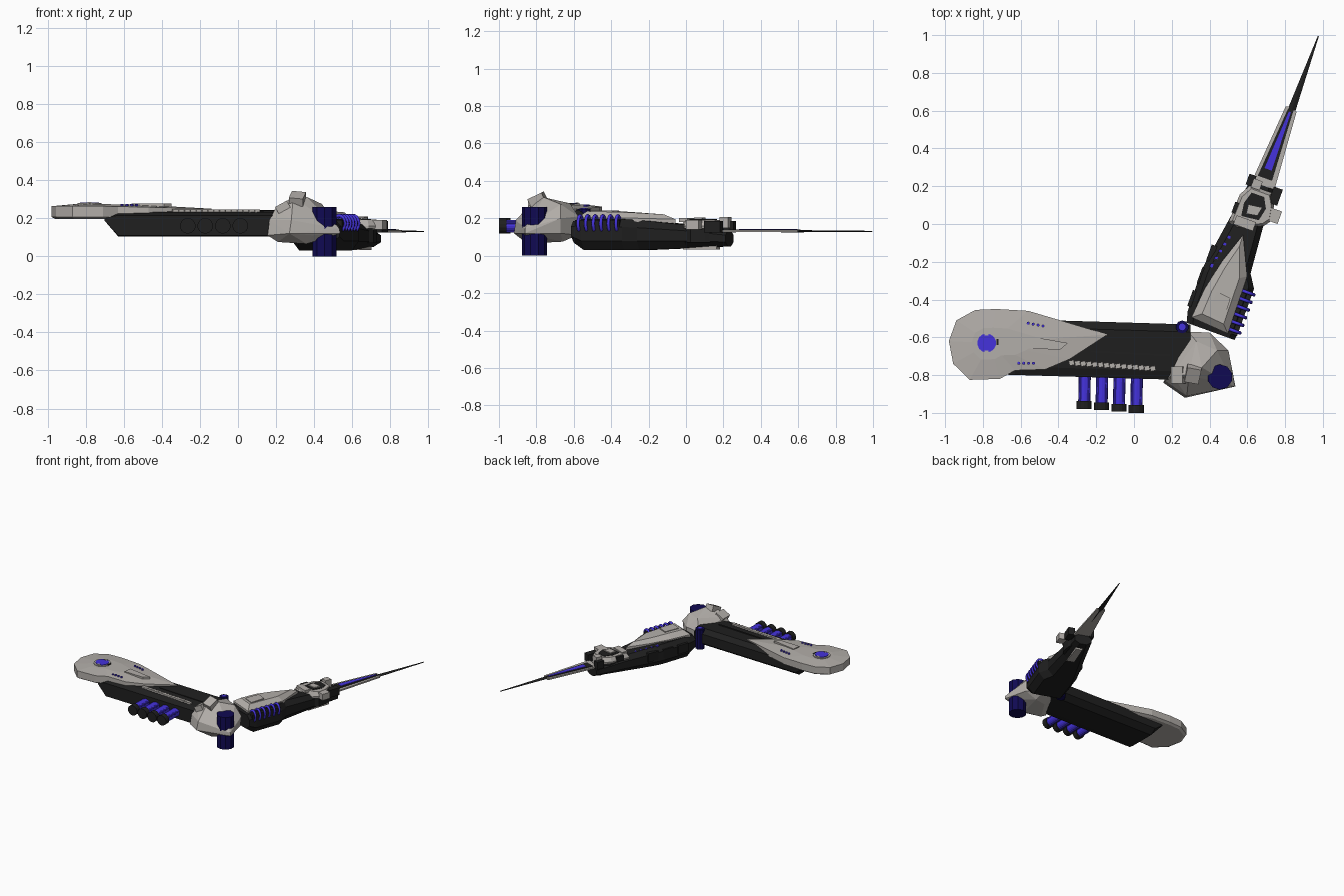
import bpy, bmesh, math
from mathutils import Matrix, Vector

if "Cube" in bpy.data.objects:
    bpy.data.objects.remove(bpy.data.objects["Cube"])


def mat(name, r, g, b):
    m = bpy.data.materials.new(name)
    m.diffuse_color = (r, g, b, 1)
    m.use_nodes = True
    m.node_tree.nodes["Principled BSDF"].inputs["Base Color"].default_value = m.diffuse_color
    return m


LIGHT = mat("warm_grey_armour", 0.45, 0.425, 0.40)
DARK = mat("charcoal_metal", 0.014, 0.014, 0.014)
BLUE = mat("violet_blue", 0.058, 0.032, 0.72)
NAVY = mat("dark_navy", 0.005, 0.003, 0.085)
WORLD = Matrix.Identity(4)
# forearm frame: local x = across, local y = along towards the blade tip
ARM = Matrix.Translation((0.41, -0.57, 0)) @ Matrix.Rotation(-math.atan2(0.34, 0.94), 4, 'Z')


def finish(name, bm, m, frame=WORLD):
    bmesh.ops.recalc_face_normals(bm, faces=bm.faces)
    me = bpy.data.meshes.new(name)
    bm.to_mesh(me)
    bm.free()
    me.materials.append(m)
    ob = bpy.data.objects.new(name, me)
    ob.matrix_world = frame
    bpy.context.collection.objects.link(ob)
    return ob


def loft(name, rings, m, frame=WORLD):
    bm = bmesh.new()
    vs = [[bm.verts.new(p) for p in r] for r in rings]
    n = len(rings[0])
    for a, b in zip(vs, vs[1:]):
        for i in range(n):
            j = (i + 1) % n
            bm.faces.new((a[i], a[j], b[j], b[i]))
    bm.faces.new(vs[0])
    bm.faces.new(vs[-1])
    return finish(name, bm, m, frame)


def prism(name, pts, z0, z1, m, frame=WORLD):
    return loft(name, [[(x, y, z) for x, y in pts] for z in (z0, z1)], m, frame)


def hull(name, pts, m, frame=WORLD):
    bm = bmesh.new()
    for p in pts:
        bm.verts.new(p)
    bmesh.ops.convex_hull(bm, input=bm.verts)
    return finish(name, bm, m, frame)


def cyl(name, p, q, r, m, sides=12, frame=WORLD):
    p, q = Vector(p), Vector(q)
    bm = bmesh.new()
    rot = (q - p).to_track_quat('Z', 'Y').to_matrix().to_4x4()
    bmesh.ops.create_cone(bm, cap_ends=True, segments=sides, radius1=r, radius2=r,
                          depth=(q - p).length, matrix=Matrix.Translation((p + q) / 2) @ rot)
    return finish(name, bm, m, frame)


def box(name, c, s, m, frame=WORLD, rot=WORLD):
    bm = bmesh.new()
    bmesh.ops.create_cube(bm, size=1, matrix=Matrix.Translation(c) @ rot @ Matrix.Diagonal((*s, 1)))
    return finish(name, bm, m, frame)


# ---- upper arm: eight-sided beam with a sloping outer end
section = [(-.815, .11), (-.815, .215), (-.77, .232), (-.56, .244),
           (-.52, .215), (-.52, .14), (-.57, .105), (-.77, .105)]
rings = []
for x, k in ((-.70, .15), (-.63, 1), (.30, 1)):
    rings.append([(x, y - .03 * (x + .1), .2 + (z - .2) * k) for y, z in section])
loft("upper_arm", rings, DARK)
box("arm_seam_plate", (-.02, -.685, .238), (.42, .012, .006), DARK,
    rot=Matrix.Rotation(-.05, 4, 'Z'))

# ---- shoulder pad: round end tapering to a point along the arm
outline = [(-.98, -.62), (-.94, -.51), (-.84, -.455), (-.73, -.45), (-.56, -.46), (-.39, -.51),
           (-.14, -.585), (-.34, -.715), (-.47, -.77), (-.63, -.775), (-.71, -.82),
           (-.87, -.825), (-.957, -.74)]


def pad_top(x):
    return .263 - .013 * max(0, x + .7) / .56


def scaled(k, cx=-.76, cy=-.63):
    return [(cx + (x - cx) * k, cy + (y - cy) * k) for x, y in outline]


loft("shoulder_pad", [[(x, y, .195) for x, y in scaled(.9)],
                      [(x, y, .207) for x, y in outline],
                      [(x, y, pad_top(x)) for x, y in outline],
                      [(x, y, pad_top(x) + .011) for x, y in scaled(.45)]], LIGHT)
cyl("pad_ring", (-.78, -.63, .25), (-.78, -.63, .279), .064, LIGHT, 14)
cyl("pad_lens", (-.78, -.63, .25), (-.78, -.63, .283), .05, BLUE, 14)
for s in (-1, 1):
    box("lens_notch", (-.78, -.63 + s * .047, .279), (.022, .016, .010), LIGHT)
box("lens_stud", (-.722, -.625, .276), (.01, .03, .01), DARK)
prism("pad_panel", [(-.55, -.595), (-.35, -.63), (-.39, -.665), (-.56, -.66)], .25, .277, LIGHT)
for i in range(4):
    for x0, y0, dy in ((-.56, -.525, -.005), (-.61, -.737, 0)):
        x = x0 + i * .026
        cyl("pad_dot", (x, y0 + dy * i, .25), (x, y0 + dy * i, .274), .008, BLUE, 8)

# ---- beaded strip along the arm
for i in range(15):
    t = i / 14
    box("strip_bead", (-.33 + .43 * t, -.735 - .03 * t, .234), (.028, .026, .022), LIGHT,
        rot=Matrix.Rotation(.2, 4, 'Z'))

# ---- four exhaust pipes, ribbed body and dark cap
for i in range(4):
    x, e = -.26 + .092 * i, -.97 - .007 * i
    cyl("exhaust_pipe", (x, -.78, .16), (x - .004, e, .16), .032, BLUE, 16)
    for a in (.6, 2.5, 4.7):
        dx, dz = .027 * math.cos(a), .027 * math.sin(a)
        cyl("exhaust_rib", (x + dx, -.78, .16 + dz), (x + dx - .004, e, .16 + dz), .010, BLUE, 10)
    cyl("exhaust_cap", (x - .004, e + .032, .16), (x - .004, e - .009, .16), .041, DARK, 14)

# ---- elbow: faceted housing, pivot drum and hinge pin
hull("elbow_housing", [
    (.155, -.84, .11), (.165, -.83, .19), (.27, -.92, .12), (.28, -.91, .19), (.20, -.80, .26),
    (.29, -.80, .310), (.36, -.76, .312), (.33, -.62, .28), (.44, -.67, .275), (.40, -.575, .21),
    (.285, -.57, .20), (.285, -.58, .12), (.40, -.58, .11), (.50, -.67, .20), (.49, -.67, .12),
    (.537, -.86, .12), (.532, -.86, .145), (.39, -.885, .11), (.38, -.885, .17),
    (.21, -.83, .075), (.36, -.85, .065), (.40, -.66, .075), (.30, -.68, .08)], LIGHT)
cyl("elbow_drum", (.455, -.81, 0), (.455, -.81, .26), .067, NAVY, 10)
box("elbow_block", (.312, -.795, .302), (.075, .085, .045), LIGHT,
    rot=Matrix.Rotation(.45, 4, 'X') @ Matrix.Rotation(-.2, 4, 'Z'))
box("elbow_side_block", (.235, -.80, .258), (.07, .09, .04), LIGHT,
    rot=Matrix.Rotation(-.5, 4, 'Y'))
cyl("hinge_pin", (.255, -.545, .09), (.255, -.545, .25), .034, NAVY, 10)
cyl("hinge_cap", (.255, -.545, .24), (.255, -.545, .255), .018, BLUE, 10)

# ---- forearm core
rings = []
for u, l, r, z0, z1 in ((0, -.14, .13, .07, .185), (.06, -.155, .135, .03, .195),
                        (.29, -.16, .135, .03, .195), (.36, -.15, .09, .03, .19),
                        (.62, -.11, .068, .04, .165), (.85, -.075, .055, .05, .13)):
    h = z1 - z0
    rings.append([(l + .04, u, z0), (l, u, z0 + .3 * h), (l, u, z1 - .25 * h), (l + .035, u, z1),
                  (r - .03, u, z1), (r, u, z1 - .25 * h), (r, u, z0 + .3 * h), (r - .04, u, z0)])
loft("forearm", rings, DARK, ARM)
for i in range(3):
    box("forearm_side_plate", (-.152 + .006 * i, .13 + .13 * i, .13), (.03, .09, .07), DARK, ARM)

# ---- forearm armour shell
shell = [(-.125, .035), (.085, .02), (.078, .34), (-.017, .54), (-.074, .37), (-.112, .2)]
loft("forearm_shell", [[(x, y, .15) for x, y in shell],
                       [(x, y, .205 - .03 * max(0, y - .2)) for x, y in shell],
                       [(x * .6 - .004, .22 + (y - .22) * .8, .238 - .05 * max(0, y - .2))
                        for x, y in shell]], LIGHT, ARM)
prism("shell_panel", [(-.05, .09), (.04, .08), (.035, .2), (-.045, .21)], .22, .243, LIGHT, ARM)
for i in range(5):
    v, u = -.118 + .009 * i, .33 + .042 * i
    box("forearm_light", (v, u, .178 - .004 * i), (.016, .02, .03), BLUE, ARM)

# ---- cooling coils on the outer side
box("coil_base", (.11, .15, .16), (.05, .25, .06), DARK, ARM)
for i in range(6):
    bpy.ops.mesh.primitive_torus_add(major_segments=16, minor_segments=8,
                                     major_radius=.042, minor_radius=.009)
    coil = bpy.context.object
    coil.name = "cooling_coil"
    coil.data.materials.append(BLUE)
    coil.matrix_world = (ARM @ Matrix.Translation((.113, .045 + .043 * i, .172))
                         @ Matrix.Diagonal((.8, 1, 1, 1)) @ Matrix.Rotation(math.pi / 2, 4, 'X'))
    bpy.ops.object.shade_smooth()

# ---- wrist collar with brackets, dark recess and underside plate
collar = [(-.112, .575), (-.06, .56), (.07, .62), (.10, .66), (.085, .74), (.05, .80),
          (-.07, .80), (-.106, .735)]
prism("wrist_block", [(x * .82, y) for x, y in collar], .07, .16, DARK, ARM)
loft("wrist_collar", [[(x * .95, y, .145) for x, y in collar],
                      [(x, y, .16) for x, y in collar],
                      [(x * .85, .69 + (y - .69) * .85, .192) for x, y in collar]], LIGHT, ARM)
prism("wrist_recess", [(-.06, .63), (.035, .64), (.05, .71), (.02, .765), (-.05, .765), (-.07, .7)],
      .18, .195, DARK, ARM)
prism("wrist_plate", [(-.04, .65), (.02, .66), (.03, .71), (-.045, .70)], .19, .203, LIGHT, ARM)
box("bracket_outer", (.10, .69, .165), (.07, .07, .05), LIGHT, ARM)
box("bracket_rear", (-.03, .60, .19), (.11, .05, .022), LIGHT, ARM)
box("bracket_front", (-.04, .815, .178), (.05, .05, .06), LIGHT, ARM)
box("clamp_right", (.075, .79, .155), (.05, .09, .06), DARK, ARM)
box("clamp_left", (-.075, .825, .155), (.04, .06, .06), DARK, ARM)
box("clamp_side", (-.10, .66, .17), (.03, .06, .04), DARK, ARM)
prism("underside_plate", [(-.03, .60), (.03, .60), (.025, .79), (-.025, .79)], .033, .06, LIGHT, ARM)

# ---- blade: light guard, dark point, inlaid glowing strip
prism("blade_guard", [(-.07, .82), (.058, .82), (.028, 1.25), (.012, 1.25), (.0, 1.20),
                      (-.02, 1.26), (-.036, 1.256)], .126, .138, LIGHT, ARM)
hull("blade", [(-.03, .85, .131), (.03, .85, .131), (-.022, 1.22, .131), (.022, 1.22, .131),
               (0, .85, .137), (0, 1.22, .137), (0, .85, .127), (0, 1.22, .125),
               (.003, 1.665, .133), (-.003, 1.665, .133), (0, 1.665, .128)], DARK, ARM)
prism("strip_frame", [(-.05, .86), (.03, .86), (.010, 1.25), (-.020, 1.25)], .135, .141, DARK, ARM)
prism("glow_strip", [(-.03, .91), (.010, .91), (.001, 1.235), (-.011, 1.235)], .138, .144, BLUE, ARM)
